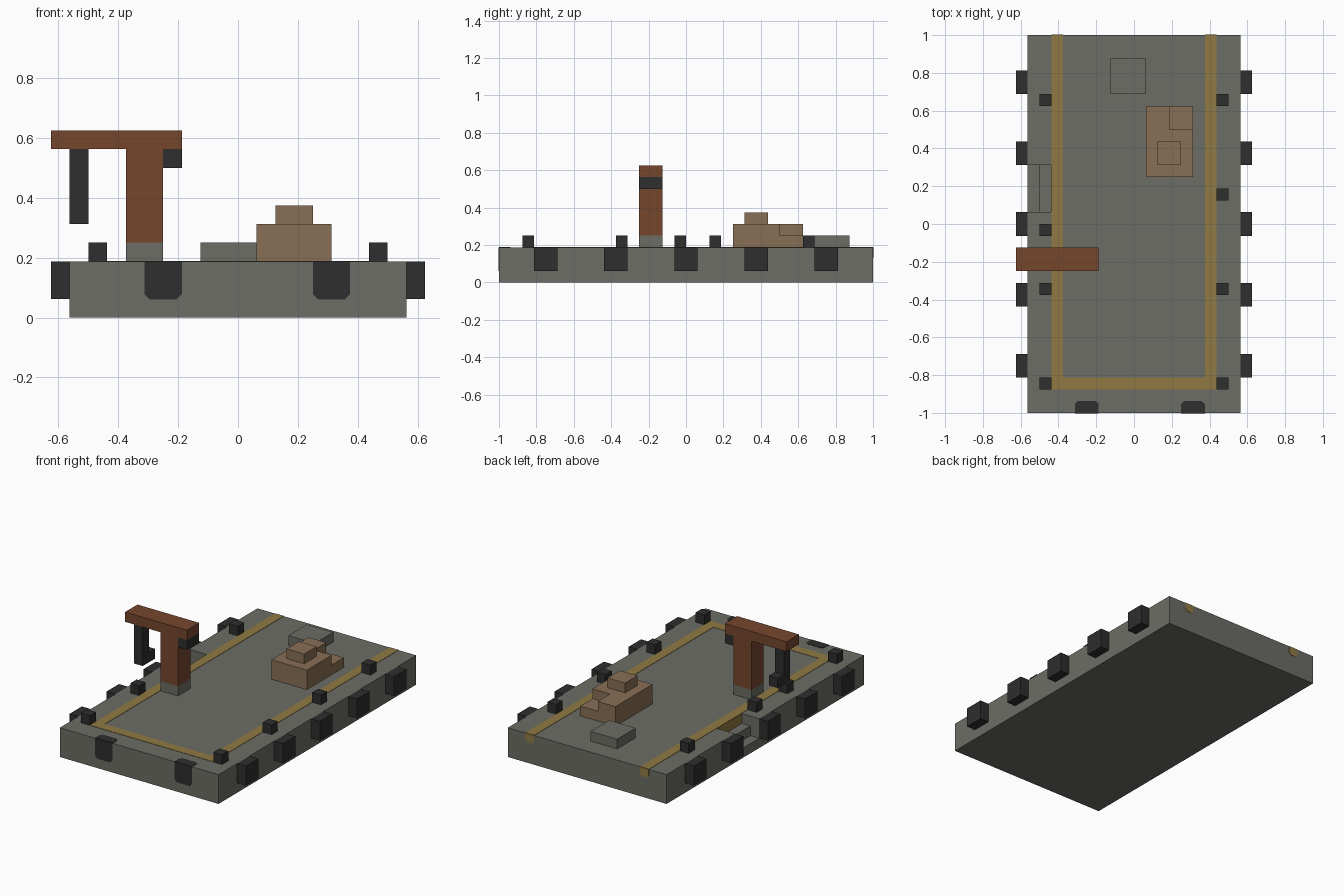
import bpy, bmesh
from mathutils import Vector

cube = bpy.data.objects.get("Cube")
if cube:
    bpy.data.objects.remove(cube, do_unlink=True)

U = 1 / 16        # building module
DECK = 3 * U      # deck height
THIN = 0.002      # painted plate thickness


def material(name, rgb):
    lin = [((c / 255 + 0.055) / 1.055) ** 2.4 for c in rgb] + [1]
    m = bpy.data.materials.new(name)
    m.use_nodes = True
    m.diffuse_color = lin
    bsdf = m.node_tree.nodes["Principled BSDF"]
    bsdf.inputs["Base Color"].default_value = lin
    bsdf.inputs["Roughness"].default_value = 0.9
    return m


CONCRETE = material("concrete grey", (108, 109, 101))
RUBBER = material("rubber black", (46, 46, 46))
PAINT = material("line yellow", (144, 122, 67))
RUST = material("rust brown", (118, 70, 45))
CRATE = material("crate tan", (137, 111, 85))


def prism(name, outline, direction, mat):
    """Extrude a closed planar outline along a direction."""
    bm = bmesh.new()
    face = bm.faces.new([bm.verts.new(p) for p in outline])
    ext = bmesh.ops.extrude_face_region(bm, geom=[face])
    verts = [v for v in ext["geom"] if isinstance(v, bmesh.types.BMVert)]
    bmesh.ops.translate(bm, verts=verts, vec=Vector(direction))
    bmesh.ops.recalc_face_normals(bm, faces=bm.faces)
    mesh = bpy.data.meshes.new(name)
    bm.to_mesh(mesh)
    bm.free()
    mesh.materials.append(mat)
    obj = bpy.data.objects.new(name, mesh)
    bpy.context.collection.objects.link(obj)
    return obj


def box(name, x, y, z, mat):
    """Box from (low, high) pairs counted in modules."""
    (x0, x1), (y0, y1), (z0, z1) = [[v * U for v in r] for r in (x, y, z)]
    outline = [(x0, y0, z0), (x1, y0, z0), (x1, y1, z0), (x0, y1, z0)]
    return prism(name, outline, (0, 0, z1 - z0), mat)


def cut(obj, cutter):
    """Subtract a cutter and remove it."""
    mod = obj.modifiers.new("cut", "BOOLEAN")
    mod.object = cutter
    mod.solver = "EXACT"
    bpy.context.view_layer.update()
    graph = bpy.context.evaluated_depsgraph_get()
    mesh = bpy.data.meshes.new_from_object(obj.evaluated_get(graph))
    obj.modifiers.clear()
    obj.data = mesh
    bpy.data.objects.remove(cutter, do_unlink=True)


def tab(x0, x1, depth, bevel):
    """Painted tab outline with clipped far corners, as (x, depth) points."""
    return [(x0, 0), (x1, 0), (x1, depth - bevel), (x1 - bevel, depth),
            (x0 + bevel, depth), (x0, depth - bevel)]


# Pier slab with a stepped boarding recess on one side
pier = box("pier_slab", (-9, 9), (-16, 16), (0, 3), CONCRETE)
steps = [(-10, 1), (-8, 1), (-8, 2), (-7, 2), (-7, 4), (-10, 4)]
recess = prism("recess_cutter", [(x * U, U, z * U) for x, z in steps],
               (0, 4 * U, 0), CONCRETE)
recess.hide_render = True
cut(pier, recess)

# Painted safety line, open towards the back
line = [(-7, 16), (-7, -14), (7, -14), (7, 16), (6, 16), (6, -13), (-6, -13), (-6, 16)]
prism("safety_line", [(x * U, y * U, DECK) for x, y in line], (0, 0, THIN), PAINT)
for side, x in (("right", -7), ("left", 6)):
    prism("line_end_" + side,
          [(px, 1, DECK - d) for px, d in tab(x * U, (x + 1) * U, 0.055, 0.015)],
          (0, THIN, 0), PAINT)
prism("line_recess_edge",
      [(-7 * U, y * U, z * U) for y, z in ((1, 2), (5, 2), (5, 3), (1, 3))],
      (-THIN, 0, 0), PAINT)

# Rubber fenders along both sides
for side, x in (("right", (-10, -9)), ("left", (9, 10))):
    for i in range(5):
        y = 6 * i - 13
        box(f"fender_{side}_{i + 1}", x, (y, y + 2), (1, 3), RUBBER)

# Flat fender pads wrapped over the front edge
for side, x in (("right", -5), ("left", 4)):
    x0, x1 = x * U, (x + 2) * U
    prism("front_pad_" + side,
          [(px, -1, DECK - d) for px, d in tab(x0, x1, 0.127, 0.018)],
          (0, -THIN, 0), RUBBER)
    prism("front_pad_top_" + side,
          [(px, d - 1, DECK) for px, d in tab(x0, x1, U, 0.015)],
          (0, 0, THIN), RUBBER)

# Mooring bollards
for side, x, rows in (("right", -8, (-14, -6, -1, 10)), ("left", 7, (-14, -6, 2, 10))):
    for i, y in enumerate(rows):
        box(f"bollard_{side}_{i + 1}", (x, x + 1), (y, y + 1), (3, 4), RUBBER)

# Crane
box("crane_base", (-6, -4), (-4, -2), (3, 4), CONCRETE)
box("crane_post", (-6, -4), (-4, -2), (4, 9), RUST)
box("crane_arm", (-10, -3), (-4, -2), (9, 10), RUST)
box("crane_motor", (-4, -3), (-4, -2), (8, 9), RUBBER)
hook = [(-4, 9), (-4, 5), (-2, 5), (-2, 6), (-3, 6), (-3, 9)]
prism("crane_hook", [(-9 * U, y * U, z * U) for y, z in hook], (U, 0, 0), RUBBER)

# Cargo stack and hatch
cargo = box("cargo_crate", (1, 5), (4, 10), (3, 5), CRATE)
notch = box("crate_cutter", (3, 6), (8, 11), (4, 6), CRATE)
notch.hide_render = True
cut(cargo, notch)
box("small_crate", (2, 4), (5, 7), (5, 6), CRATE)
box("deck_hatch", (-2, 1), (11, 14), (3, 4), CONCRETE)
